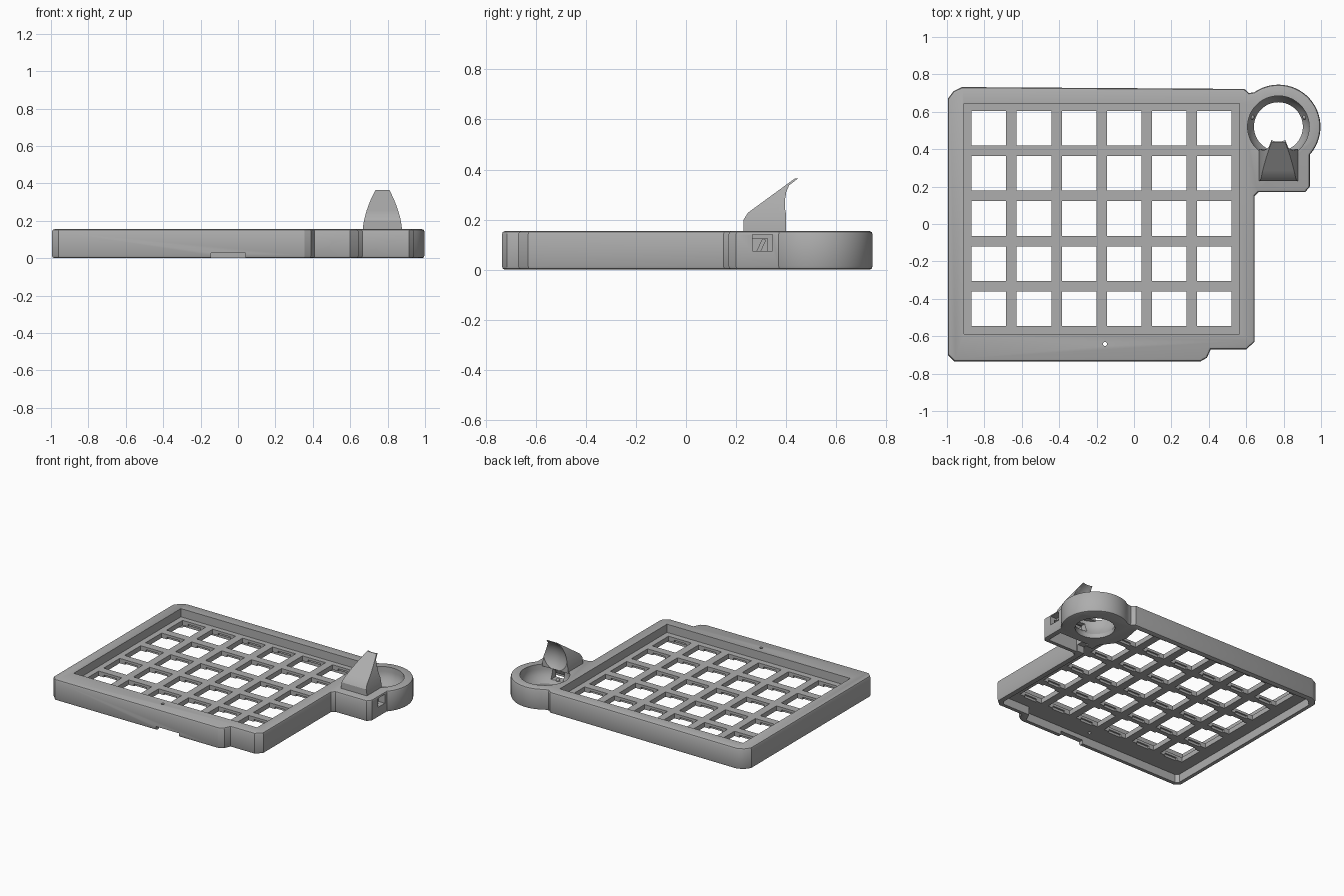
import bpy, bmesh, math
from mathutils import Vector, Matrix

if "Cube" in bpy.data.objects:
    bpy.data.objects.remove(bpy.data.objects["Cube"])

grey = bpy.data.materials.new("plain grey")
grey.use_nodes = True
grey.diffuse_color = (0.42, 0.42, 0.42, 1)
grey.node_tree.nodes["Principled BSDF"].inputs["Base Color"].default_value = grey.diffuse_color

BALL = Vector((0.772, 0.52, 0))     # axis of the ball socket
TOP, DECK, UNDER = 0.155, 0.095, 0.06


def finish(name, bm):
    bmesh.ops.recalc_face_normals(bm, faces=bm.faces)
    me = bpy.data.meshes.new(name)
    bm.to_mesh(me)
    bm.free()
    me.materials.append(grey)
    ob = bpy.data.objects.new(name, me)
    bpy.context.collection.objects.link(ob)
    return ob


def prism(name, pts, z0, z1, bevel=0):
    bm = bmesh.new()
    base = bm.faces.new([bm.verts.new((x, y, z0)) for x, y in pts])
    up = bmesh.ops.extrude_face_region(bm, geom=[base])["geom"]
    bmesh.ops.translate(bm, vec=(0, 0, z1 - z0), verts=[v for v in up if isinstance(v, bmesh.types.BMVert)])
    if bevel:
        rim = [e for e in bm.edges if abs(e.verts[0].co.z - e.verts[1].co.z) < 1e-6]
        bmesh.ops.bevel(bm, geom=rim, offset=bevel, segments=2, affect='EDGES', profile=0.5)
    return finish(name, bm)


def boxes(name, specs):
    """One object made of boxes, each given as (x0, x1, y0, y1, z0, z1)."""
    bm = bmesh.new()
    for x0, x1, y0, y1, z0, z1 in specs:
        m = Matrix.Translation(((x0 + x1) / 2, (y0 + y1) / 2, (z0 + z1) / 2))
        bmesh.ops.create_cube(bm, size=1, matrix=m @ Matrix.Diagonal((x1 - x0, y1 - y0, z1 - z0, 1)))
    return finish(name, bm)


def lathe(name, profile, centre, steps=48):
    bm = bmesh.new()
    rings = []
    for r, z in profile:
        angles = [2 * math.pi * i / steps for i in range(steps)]
        rings.append([bm.verts.new((centre.x + r * math.cos(a), centre.y + r * math.sin(a), z)) for a in angles])
    for lo, hi in zip(rings, rings[1:]):
        for i in range(steps):
            j = (i + 1) % steps
            bm.faces.new((lo[i], lo[j], hi[j], hi[i]))
    bm.faces.new(rings[0])
    bm.faces.new(rings[-1])
    return finish(name, bm)


def cut(ob, cutter):
    cutter.hide_render = True
    mod = ob.modifiers.new("cut", 'BOOLEAN')
    mod.operation, mod.solver, mod.object = 'DIFFERENCE', 'EXACT', cutter
    bpy.context.view_layer.objects.active = ob
    bpy.ops.object.modifier_apply(modifier=mod.name)
    bpy.data.objects.remove(cutter)


def smooth(ob):
    bpy.ops.object.select_all(action='DESELECT')
    ob.select_set(True)
    bpy.context.view_layer.objects.active = ob
    bpy.ops.object.shade_smooth_by_angle(angle=math.radians(25))


# Case outline with the round socket housing at the back left corner
outline = [(-0.995, -0.70), (-0.96, -0.735), (0.355, -0.735), (0.39, -0.715), (0.41, -0.67),
           (0.60, -0.67), (0.645, -0.63), (0.645, 0.15), (0.665, 0.17), (0.915, 0.17), (0.94, 0.20), (0.94, 0.37)]
for i in range(1, 29):
    a = math.radians(-41 + 166 * i / 28)
    outline.append((BALL.x + 0.225 * math.cos(a), BALL.y + 0.225 * math.sin(a)))
outline += [(0.615, 0.70), (0.59, 0.722), (-0.92, 0.732), (-0.965, 0.71), (-0.995, 0.67)]
case = prism("case", outline, 0, TOP, 0.014)

# Hollow underside, following the outer wall
cavity = [(-0.96, -0.68), (-0.94, -0.70), (0.34, -0.70), (0.37, -0.635), (0.59, -0.635),
          (0.61, -0.61), (0.61, 0.36), (0.545, 0.45), (0.525, 0.55), (0.55, 0.685),
          (-0.91, 0.695), (-0.96, 0.65)]
cut(case, prism("cavity_cutter", cavity, -0.1, UNDER))

# Key well and its grid of openings
cut(case, boxes("well_cutter", [(-0.91, 0.565, -0.588, 0.643, DECK, 0.3)]))
PITCH, HALF = 0.2412, 0.0925
grid = [(-0.776 + c * PITCH, 0.512 - r * PITCH) for c in range(6) for r in range(5)]
cut(case, boxes("key_cutter", [(x - HALF, x + HALF, y - HALF, y + HALF, -0.1, 0.3) for x, y in grid]))
# Clip notches under each opening
cut(case, boxes("clip_cutter", [(x - 0.05, x + 0.05, y - HALF - 0.012, y + HALF + 0.012, -0.1, DECK - 0.018)
                                for x, y in grid]))

# Cable notch in the front wall and reset hole
cut(case, boxes("cable_cutter", [(-0.145, 0.04, -0.8, -0.69, -0.1, 0.028)]))
cut(case, lathe("reset_cutter", [(0.011, -0.1), (0.011, 0.3)], Vector((-0.155, -0.642, 0)), 16))

# Rounded ball socket
bowl = [(0.131, -0.1), (0.131, 0.03)]
bowl += [(0.131 + 0.034 * math.sin(t * math.pi / 10), 0.03 + 0.09 * t / 5) for t in range(1, 6)]
cut(case, lathe("bowl_cutter", bowl + [(0.165, 0.3)], BALL))

# Sensor chamber under the guard, wire passage, sensor window and side port
cut(case, boxes("chamber_cutter", [(0.665, 0.905, 0.205, 0.325, -0.1, 0.125)]))
cut(case, boxes("wire_cutter", [(0.58, 0.70, 0.215, 0.30, -0.1, 0.05)]))
cut(case, boxes("window_cutter", [(0.725, 0.82, 0.30, 0.46, 0.055, 0.12)]))
cut(case, boxes("port_cutter", [(0.89, 1.0, 0.265, 0.345, 0.075, 0.14)]))
smooth(case)

# Sensor board, tilted behind the side port
board = boxes("sensor_board", [(-0.11, 0.11, -0.008, 0.008, -0.03, 0.03)])
board.location = (0.785, 0.30, 0.095)
board.rotation_euler = (math.radians(-25), 0, 0)

# Ball guard: narrows towards the tip, scooped out by the ball
bm = bmesh.new()
rows = []
for k in range(9):
    z = 0.145 + 0.22 * k / 8
    half = 0.105 - 0.068 * (k / 8) ** 1.7
    front = 0.23 if z < 0.215 else 0.23 + (z - 0.215) * 1.37
    back = max(0.40, front + 0.014)
    rows.append([bm.verts.new((BALL.x + sx * half, y, z))
                 for sx, y in ((-1, front), (1, front), (1, back), (-1, back))])
for lo, hi in zip(rows, rows[1:]):
    for i in range(4):
        bm.faces.new((lo[i], lo[(i + 1) % 4], hi[(i + 1) % 4], hi[i]))
bm.faces.new(rows[0])
bm.faces.new(rows[-1])
guard = finish("ball_guard", bm)
bm = bmesh.new()
bmesh.ops.create_uvsphere(bm, u_segments=48, v_segments=24, radius=0.153,
                          matrix=Matrix.Translation((BALL.x, BALL.y, 0.235)))
cut(guard, finish("scoop_cutter", bm))
smooth(guard)

# Small bearings that carry the ball
for n, deg in enumerate((20, 160, 270)):
    a = math.radians(deg)
    bm = bmesh.new()
    spot = BALL + Vector((0.15 * math.cos(a), 0.15 * math.sin(a), 0.06))
    bmesh.ops.create_uvsphere(bm, u_segments=12, v_segments=8, radius=0.013, matrix=Matrix.Translation(spot))
    smooth(finish("bearing_%d" % (n + 1), bm))
